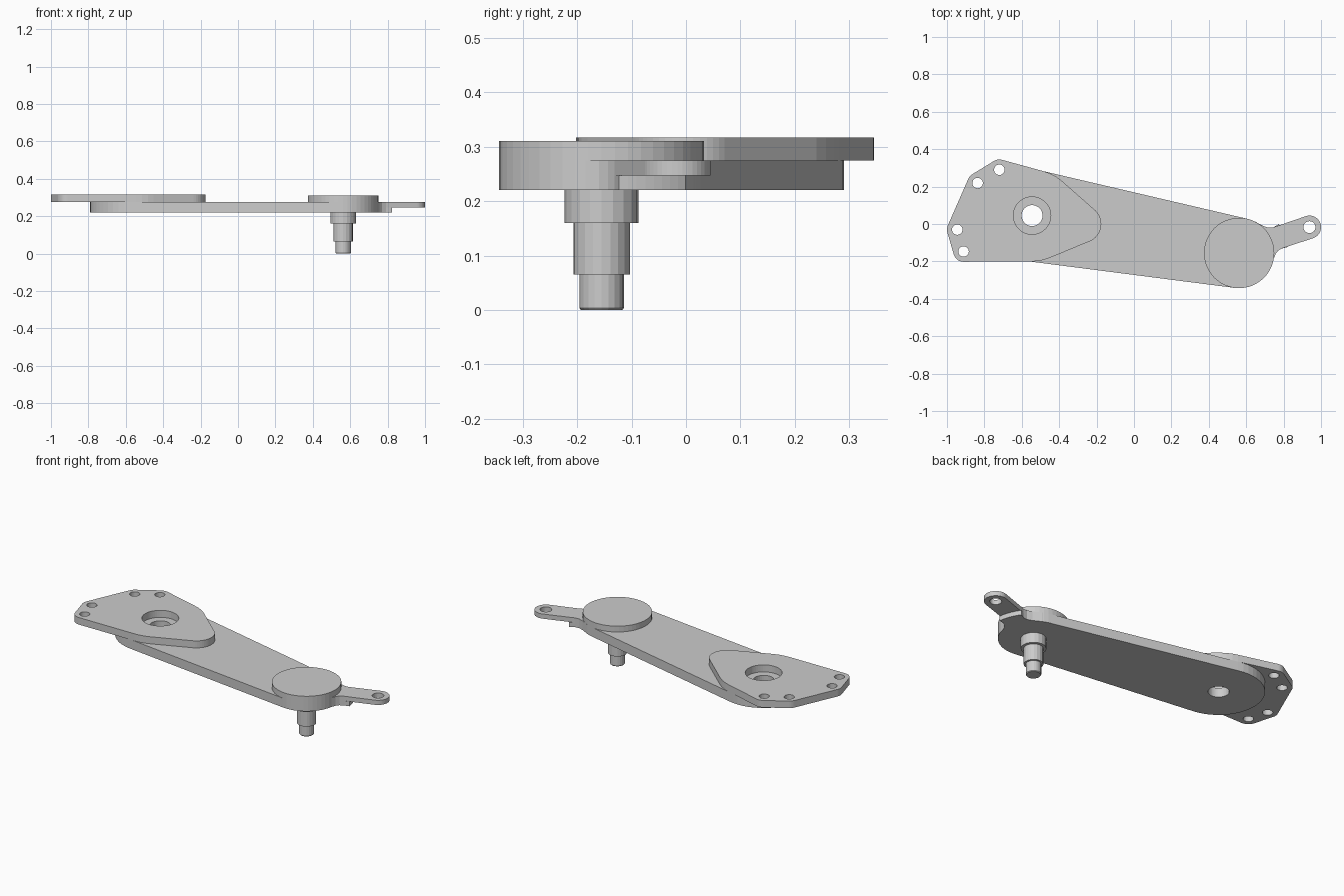
import bpy, bmesh
from math import sin, cos, pi, radians, atan2
from mathutils import Vector
from mathutils.geometry import convex_hull_2d

if "Cube" in bpy.data.objects:
    bpy.data.objects.remove(bpy.data.objects["Cube"])

PIVOT = (-0.545, 0.045)
BOSS = (0.562, -0.155)
EYE = (0.938, -0.017)


def arc(c, r, a0, a1, n):
    return [(c[0] + r * cos(radians(a0 + (a1 - a0) * i / n)),
             c[1] + r * sin(radians(a0 + (a1 - a0) * i / n))) for i in range(n + 1)]


def circle(c, r, n=48):
    return arc(c, r, 0, 360, n)[:-1]


def hull(circles):
    """Outline of a belt stretched around circles (x, y, radius)."""
    pts = [Vector(p) for x, y, r in circles for p in circle((x, y), r)]
    return [tuple(pts[i]) for i in convex_hull_2d(pts)]


def plate(name, outline, z0, z1, holes=()):
    """Extrude a flat outline with round holes (x, y, radius, sides)."""
    cu = bpy.data.curves.new(name, 'CURVE')
    cu.dimensions = '2D'
    cu.fill_mode = 'BOTH'
    cu.extrude = (z1 - z0) / 2
    for loop in [outline] + [circle((x, y), r, n) for x, y, r, n in holes]:
        sp = cu.splines.new('POLY')
        sp.points.add(len(loop) - 1)
        for p, (x, y) in zip(sp.points, loop):
            p.co = (x, y, 0, 1)
        sp.use_cyclic_u = True
    tmp = bpy.data.objects.new(name + "_curve", cu)
    bpy.context.collection.objects.link(tmp)
    bpy.context.view_layer.update()
    me = bpy.data.meshes.new_from_object(
        tmp.evaluated_get(bpy.context.evaluated_depsgraph_get()))
    bpy.data.objects.remove(tmp)
    bm = bmesh.new()
    bm.from_mesh(me)
    bmesh.ops.remove_doubles(bm, verts=bm.verts, dist=1e-5)
    bmesh.ops.translate(bm, verts=bm.verts, vec=(0, 0, (z0 + z1) / 2))
    bmesh.ops.recalc_face_normals(bm, faces=bm.faces)
    for f in bm.faces:
        f.smooth = False
    bm.to_mesh(me)
    bm.free()
    ob = bpy.data.objects.new(name, me)
    bpy.context.collection.objects.link(ob)
    return ob


def turned(name, c, profile, n):
    """Stack of rings (radius, z), capped at both ends."""
    bm = bmesh.new()
    rings = [[bm.verts.new((x, y, z)) for x, y in circle(c, r, n)] for r, z in profile]
    for a, b in zip(rings, rings[1:]):
        for i in range(n):
            j = (i + 1) % n
            bm.faces.new((a[i], a[j], b[j], b[i]))
    bm.faces.new(rings[0])
    bm.faces.new(rings[-1])
    bmesh.ops.recalc_face_normals(bm, faces=bm.faces)
    me = bpy.data.meshes.new(name)
    bm.to_mesh(me)
    bm.free()
    ob = bpy.data.objects.new(name, me)
    bpy.context.collection.objects.link(ob)


# Mounting plate on top, with bolt holes and the wide pivot recess
bolts = [(-0.945, -0.03), (-0.911, -0.147), (-0.836, 0.219), (-0.72, 0.29)]
plate("mounting_plate",
      hull([(x, y, 0.055) for x, y in bolts] + [(*PIVOT, 0.245), (-0.275, 0, 0.1)]),
      0.275, 0.317,
      [(x, y, 0.028, 24) for x, y in bolts] + [(*PIVOT, 0.1, 48)])

# Tapered swing arm
plate("arm", hull([(*PIVOT, 0.245), (*BOSS, 0.188)]), 0.22, 0.275, [(*PIVOT, 0.056, 32)])

# Raised round boss on the arm end
turned("boss", BOSS, [(0.188, 0.222), (0.188, 0.31)], 48)

# Thin lever with an eye, flowing out of the boss
upper = [(0.60, -0.08), (0.60, 0.029), (0.645, 0.014), (0.69, -0.01), (0.72, -0.02), (0.745, -0.018)]
lower = [(0.79, -0.131), (0.77, -0.143), (0.757, -0.16), (0.748, -0.185), (0.70, -0.185)]
plate("lever", upper + arc(EYE, 0.062, 108, -70, 20) + lower,
      0.247, 0.275, [(*EYE, 0.032, 24)])

# Thicker lever root below, cut off by an arc around the boss
plate("lever_root", upper + arc(BOSS, 0.262, 36, 7, 8) + lower, 0.22, 0.247)

# Stepped pin underneath
turned("pin", BOSS, [(0.038, 0), (0.041, 0.004), (0.041, 0.065), (0.052, 0.065),
                     (0.052, 0.16), (0.068, 0.16), (0.068, 0.222)], 20)
